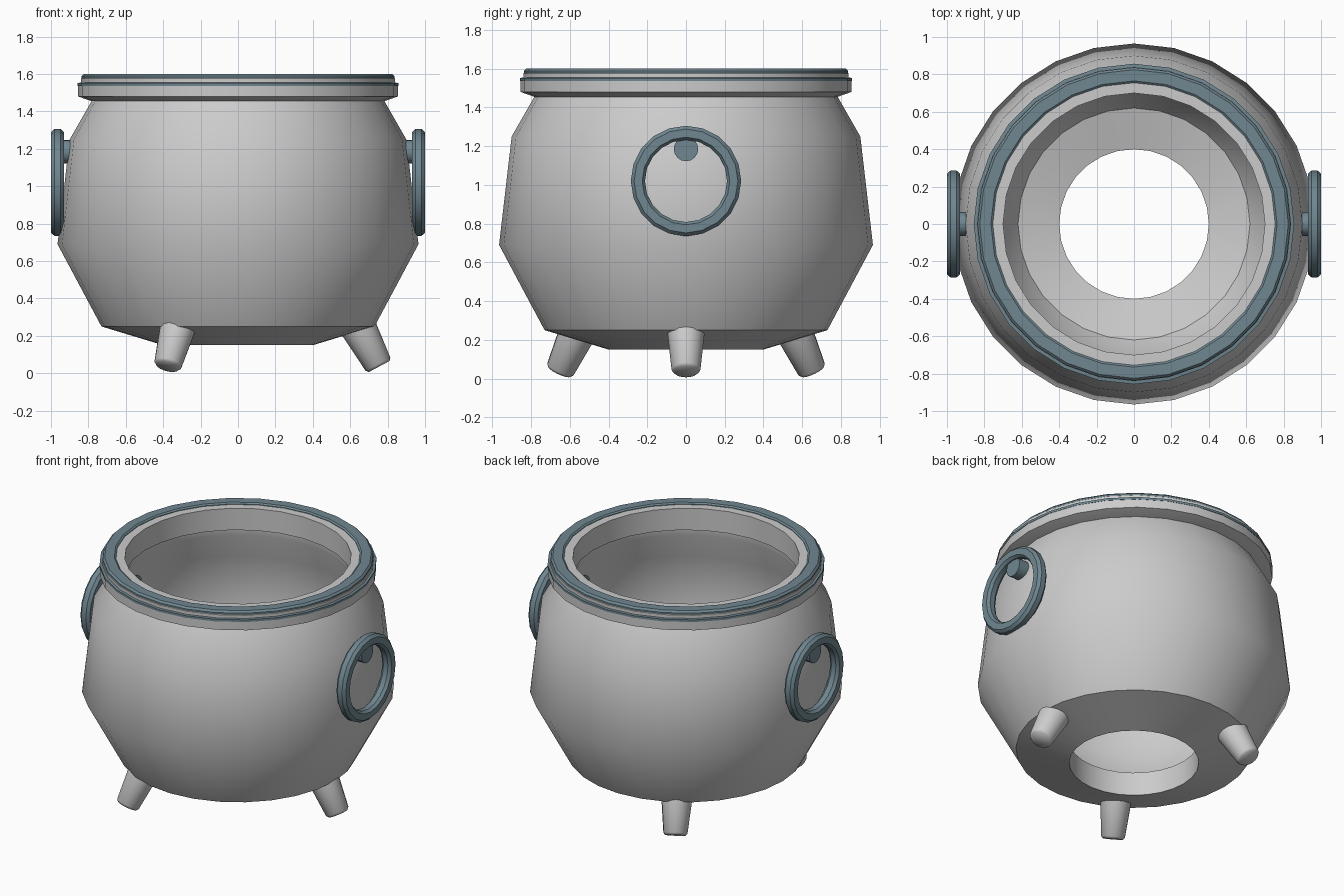
import bpy, bmesh, math
from mathutils import Matrix, Vector

if "Cube" in bpy.data.objects:
    bpy.data.objects.remove(bpy.data.objects["Cube"])

blue = bpy.data.materials.new("blue_metal")
blue.diffuse_color = (0.16, 0.24, 0.28, 1)
blue.use_nodes = True
blue.node_tree.nodes["Principled BSDF"].inputs["Base Color"].default_value = blue.diffuse_color


def lathe(name, profile, sides, closed=True, mat=None, matrix=None, angle=40):
    """Revolve (radius, z) points about z; open profiles end on capped rings."""
    bm = bmesh.new()
    rings = []
    for r, z in profile:
        rings.append([bm.verts.new((r * math.cos(2 * math.pi * i / sides),
                                    r * math.sin(2 * math.pi * i / sides), z))
                      for i in range(sides)])
    pairs = list(zip(rings, rings[1:]))
    if closed:
        pairs.append((rings[-1], rings[0]))
    for a, b in pairs:
        for i in range(sides):
            j = (i + 1) % sides
            bm.faces.new((a[i], a[j], b[j], b[i]))
    if not closed:
        bm.faces.new(rings[0])
        bm.faces.new(rings[-1])
    bmesh.ops.recalc_face_normals(bm, faces=bm.faces)
    me = bpy.data.meshes.new(name)
    bm.to_mesh(me)
    bm.free()
    ob = bpy.data.objects.new(name, me)
    bpy.context.collection.objects.link(ob)
    if matrix:
        ob.matrix_world = matrix
    if mat:
        me.materials.append(mat)
    bpy.ops.object.select_all(action='DESELECT')
    ob.select_set(True)
    bpy.context.view_layer.objects.active = ob
    bpy.ops.object.shade_smooth_by_angle(angle=math.radians(angle))
    return ob


# Pot body: thick wall, open bottom
lathe("pot_body", [(0.40, 0.15), (0.73, 0.25), (0.965, 0.69), (0.90, 1.25), (0.78, 1.46),
                   (0.71, 1.46), (0.71, 1.40), (0.79, 1.22), (0.84, 0.71), (0.62, 0.37),
                   (0.40, 0.31)], 28)

# Rim collar
lathe("rim", [(0.70, 1.44), (0.77, 1.45), (0.855, 1.48), (0.855, 1.54), (0.84, 1.55),
              (0.84, 1.575), (0.825, 1.588), (0.70, 1.588)], 28, angle=25)

# Blue inlays of the rim
lathe("rim_top_band", [(0.755, 1.58), (0.837, 1.575), (0.837, 1.588), (0.825, 1.60),
                       (0.765, 1.60), (0.755, 1.592)], 28, mat=blue, angle=25)
lathe("rim_side_band", [(0.83, 1.535), (0.857, 1.537), (0.857, 1.552), (0.83, 1.555)],
      28, mat=blue, angle=25)

# Three splayed legs
tilt = math.radians(28)
for k in range(3):
    m = (Matrix.Rotation(k * 2 * math.pi / 3, 4, 'Z') @ Matrix.Translation((0.755, 0, 0.036))
         @ Matrix.Rotation(-tilt, 4, 'Y'))
    lathe(f"leg_{k + 1}", [(0.063, 0), (0.075, 0.014), (0.10, 0.27)], 16,
          closed=False, matrix=m, angle=50)

# Ring handles and their pegs on both sides
for side, turn in (("right", 0), ("left", math.pi)):
    base = Matrix.Rotation(turn, 4, 'Z')
    to_x = Matrix.Rotation(math.pi / 2, 4, 'Y')
    lathe(f"{side}_ring_handle",
          [(0.285, -0.017), (0.285, 0.017), (0.268, 0.035), (0.226, 0.035),
           (0.212, 0.017), (0.212, -0.017), (0.226, -0.035), (0.268, -0.035)],
          20, mat=blue, matrix=base @ Matrix.Translation((0.965, 0, 1.02)) @ to_x, angle=25)
    lathe(f"{side}_handle_peg", [(0.063, 0), (0.063, 0.205)], 16, closed=False, mat=blue,
          matrix=base @ Matrix.Translation((0.77, 0, 1.185)) @ to_x)
